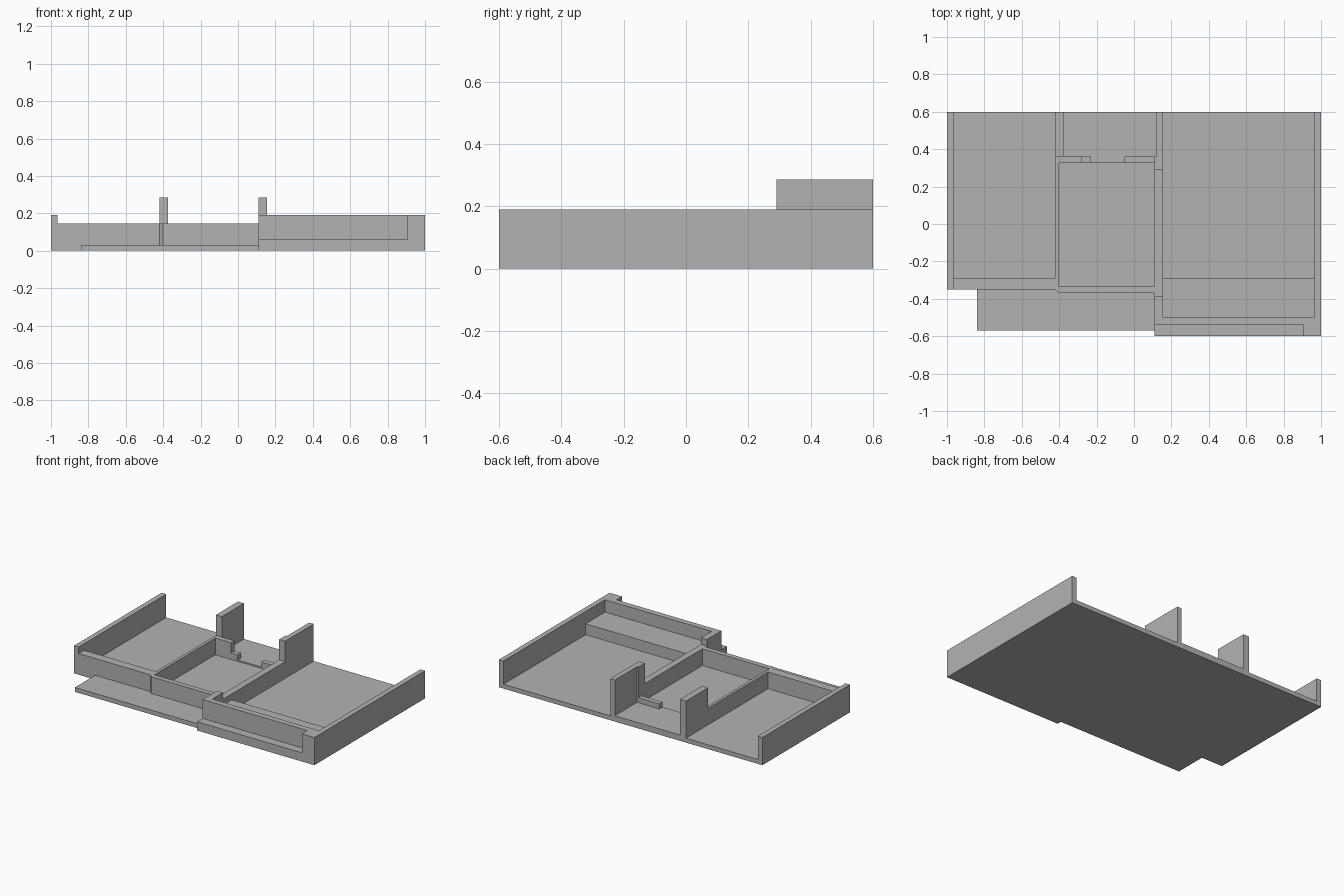
import bpy
import bmesh

cube = bpy.data.objects.get("Cube")
if cube:
    bpy.data.objects.remove(cube, do_unlink=True)

GREY = (0.45, 0.45, 0.45, 1.0)
mat = bpy.data.materials.new("plain grey")
mat.use_nodes = True
mat.diffuse_color = GREY
mat.node_tree.nodes["Principled BSDF"].inputs["Base Color"].default_value = GREY


def slab(name, outline, z0, z1):
    """Extrude a flat outline from z0 up to z1."""
    bm = bmesh.new()
    base = bm.faces.new([bm.verts.new((x, y, z0)) for x, y in outline])
    top = bmesh.ops.extrude_face_region(bm, geom=[base])["geom"]
    verts = [g for g in top if isinstance(g, bmesh.types.BMVert)]
    bmesh.ops.translate(bm, verts=verts, vec=(0, 0, z1 - z0))
    bmesh.ops.recalc_face_normals(bm, faces=bm.faces)
    mesh = bpy.data.meshes.new(name)
    bm.to_mesh(mesh)
    bm.free()
    mesh.materials.append(mat)
    obj = bpy.data.objects.new(name, mesh)
    bpy.context.collection.objects.link(obj)
    return obj


def block(name, x0, x1, y0, y1, z0, z1):
    return slab(name, [(x0, y0), (x1, y0), (x1, y1), (x0, y1)], z0, z1)


FLOOR, LOW, HIGH, TALL = 0.03, 0.145, 0.19, 0.285
BACK, FRONT = 0.6, -0.6

# Floor plate, including the front ledge
slab("floor", [(-1, BACK), (-1, -0.35), (-0.84, -0.35), (-0.84, -0.57),
               (0.11, -0.57), (0.11, FRONT), (1, FRONT), (1, BACK)], 0, FLOOR)

# Right bay and its chamfered front wall
block("right_outer_wall", -1, -0.965, -0.35, BACK, FLOOR, HIGH)
slab("right_front_wall", [(-0.965, -0.35), (-0.42, -0.35), (-0.40, -0.37),
                          (-0.40, -0.29), (-0.965, -0.29)], FLOOR, LOW)

# Middle room walls
block("middle_right_wall", -0.42, -0.40, -0.29, 0.36, FLOOR, LOW)
block("middle_front_wall", -0.40, 0.11, -0.37, -0.335, FLOOR, LOW)
block("middle_left_wall", 0.11, 0.155, -0.385, 0.29, FLOOR, LOW)
block("middle_back_wall", -0.40, -0.28, 0.325, 0.36, FLOOR, LOW)

# Low doorway sills and the raised floor behind the doorway
block("right_sill", -0.28, -0.23, 0.325, 0.36, FLOOR, 0.075)
block("left_sill", -0.05, 0.11, 0.325, 0.36, FLOOR, 0.075)
slab("back_floor", [(-0.375, 0.36), (-0.23, 0.36), (-0.23, 0.325), (-0.05, 0.325),
                    (-0.05, 0.36), (0.12, 0.36), (0.12, BACK), (-0.375, BACK)],
     FLOOR, 0.04)

# Tall rear partitions
block("right_tall_wall", -0.42, -0.375, 0.36, BACK, FLOOR, TALL)
slab("left_tall_wall", [(0.11, 0.29), (0.155, 0.29), (0.155, BACK),
                        (0.12, BACK), (0.12, 0.36), (0.11, 0.36)], FLOOR, TALL)

# Left bay: outer wall, front wall with corner post, step and inner platform
slab("left_bay_wall", [(0.11, -0.385), (0.11, -0.54), (0.905, -0.54),
                       (0.905, FRONT), (1, FRONT), (1, BACK), (0.965, BACK),
                       (0.965, -0.50), (0.155, -0.50), (0.155, -0.385)],
     FLOOR, HIGH)
block("front_step", 0.11, 0.905, FRONT, -0.54, FLOOR, 0.06)
block("inner_platform", 0.155, 0.965, -0.50, -0.29, FLOOR, 0.105)
